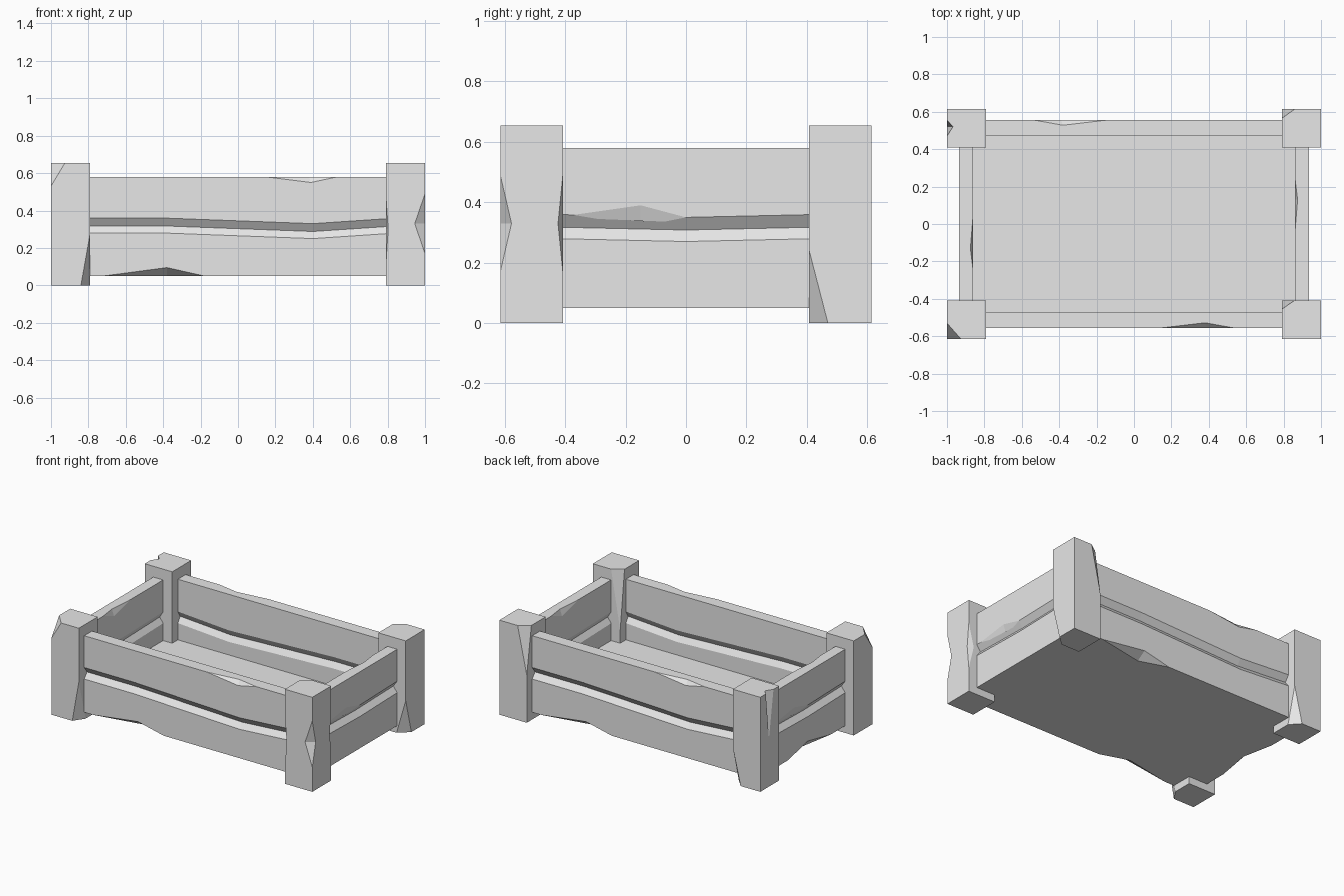
import bpy, bmesh, math
from mathutils import Matrix, Vector

cube = bpy.data.objects.get("Cube")
if cube:
    bpy.data.objects.remove(cube, do_unlink=True)

grey = bpy.data.materials.new("plain_grey")
grey.use_nodes = True
grey.diffuse_color = (0.8, 0.8, 0.8, 1)
grey.node_tree.nodes["Principled BSDF"].inputs["Base Color"].default_value = (0.8, 0.8, 0.8, 1)


def finish(name, bm):
    bmesh.ops.recalc_face_normals(bm, faces=bm.faces)
    mesh = bpy.data.meshes.new(name)
    bm.to_mesh(mesh)
    bm.free()
    mesh.materials.append(grey)
    obj = bpy.data.objects.new(name, mesh)
    bpy.context.collection.objects.link(obj)
    return obj


def box(name, low, high):
    low, high = Vector(low), Vector(high)
    bm = bmesh.new()
    bmesh.ops.create_cube(bm, size=1)
    bmesh.ops.scale(bm, vec=high - low, verts=bm.verts)
    bmesh.ops.translate(bm, vec=(low + high) / 2, verts=bm.verts)
    return finish(name, bm)


def carve(obj, points, anchor):
    """Cut a four-point wedge, grown about the anchor so only its inner planes cut."""
    bm = bmesh.new()
    for p in points:
        bm.verts.new(anchor + (p - anchor) * 1.3)
    bmesh.ops.convex_hull(bm, input=bm.verts)
    cutter = finish("cutter", bm)
    cutter.hide_render = True
    mod = obj.modifiers.new("chip", "BOOLEAN")
    mod.operation, mod.solver, mod.object = "DIFFERENCE", "EXACT", cutter
    graph = bpy.context.evaluated_depsgraph_get()
    result = bpy.data.meshes.new_from_object(obj.evaluated_get(graph))
    obj.modifiers.clear()
    obj.data = result
    bpy.data.objects.remove(cutter, do_unlink=True)


def chip(obj, corner, a, b, c):
    pts = [Vector(p) for p in (corner, a, b, c)]
    carve(obj, pts, (pts[1] + pts[2] + pts[3]) / 3)


def notch(obj, a, b, c, d):
    """Nick in the edge a-b, reaching c and d on its two faces."""
    pts = [Vector(p) for p in (a, b, c, d)]
    carve(obj, pts, (pts[2] + pts[3]) / 2)


def wall(name, outer, inner, stations, angle):
    """Plank wall lofted along its length, with a V groove on both faces."""
    bm = bmesh.new()
    rings = []
    for u, dz in stations:
        profile = [(outer, .05), (outer, .28 + dz), (outer - .03, .318 + dz),
                   (outer, .36 + dz), (outer, .58), (inner, .58),
                   (inner, .36 + dz), (inner + .025, .318 + dz),
                   (inner, .28 + dz), (inner, .05)]
        rings.append([bm.verts.new((u, -v, z)) for v, z in profile])
    for r, s in zip(rings, rings[1:]):
        for i in range(len(r)):
            j = (i + 1) % len(r)
            bm.faces.new((r[i], r[j], s[j], s[i]))
    bm.faces.new(rings[0])
    bm.faces.new(rings[-1])
    bm.transform(Matrix.Rotation(math.radians(angle), 4, "Z"))
    return finish(name, bm)


# Floor
box("floor", (-.86, -.47, .05), (.86, .47, .16))

# Long walls, the back one being the front one turned round
for name, angle, s in (("front_wall", 0, 1), ("back_wall", 180, -1)):
    w = wall(name, .555, .47, [(-.85, 0), (-.4, 0), (.4, -.03), (.85, 0)], angle)
    y = -.555 * s
    notch(w, (.15 * s, y, .58), (.53 * s, y, .58), (.38 * s, -.528 * s, .58), (.39 * s, y, .55))
    notch(w, (-.72 * s, y, .05), (-.18 * s, y, .05), (-.38 * s, -.49 * s, .05), (-.38 * s, y, .095))

# Short walls
for name, angle, s in (("left_wall", 90, 1), ("right_wall", -90, -1)):
    w = wall(name, .935, .86, [(-.45, 0), (0, -.01), (.45, 0)], angle)
    notch(w, (.86 * s, -.05 * s, .58), (.86 * s, .25 * s, .58),
          (.875 * s, .13 * s, .58), (.86 * s, .13 * s, .535))
    notch(w, (.935 * s, -.36 * s, .36), (.935 * s, 0, .35),
          (.935 * s, -.15 * s, .39), (.917 * s, -.15 * s, .337))
    if s < 0:
        notch(w, (-.935, .22, .05), (-.935, -.25, .05), (-.89, 0, .05), (-.935, 0, .1))

# Corner posts
T = .655
X, Y, IX, IY = 1, .615, .79, .408
posts = {}
for name, sx, sy in (("front_right_post", -1, -1), ("front_left_post", 1, -1),
                     ("back_right_post", -1, 1), ("back_left_post", 1, 1)):
    mid = Vector((sx * (X + IX) / 2, sy * (Y + IY) / 2, T / 2))
    half = Vector(((X - IX) / 2, (Y - IY) / 2, T / 2))
    posts[name] = box(name, mid - half, mid + half)

# Chipped corners and nicked edges of the posts
p = posts["front_right_post"]
chip(p, (-X, -Y, T), (-.925, -Y, T), (-X, -.53, T), (-X, -Y, .53))
chip(p, (-IX, -Y, 0), (-.84, -Y, 0), (-IX, -.54, 0), (-IX, -Y, .28))

p = posts["front_left_post"]
notch(p, (X, -Y, .17), (X, -Y, .49), (.945, -Y, .33), (X, -.578, .33))
notch(p, (X, -IY, .17), (X, -IY, .49), (.96, -IY, .33), (X, -.424, .33))
notch(p, (IX, -Y, .1), (IX, -Y, .49), (.803, -Y, .3), (IX, -.58, .3))
chip(p, (IX, -IY, T), (.86, -IY, T), (IX, -.455, T), (IX, -IY, .25))

p = posts["back_right_post"]
notch(p, (-X, .47, T), (-X, .555, T), (-.968, .52, T), (-X, .52, .33))
chip(p, (-IX, Y, 0), (-.85, Y, 0), (-IX, .55, 0), (-IX, Y, .25))

p = posts["back_left_post"]
chip(p, (IX, Y, T), (.86, Y, T), (IX, .565, T), (IX, Y, .33))
chip(p, (X, IY, 0), (.93, IY, 0), (X, .47, 0), (X, IY, .24))
